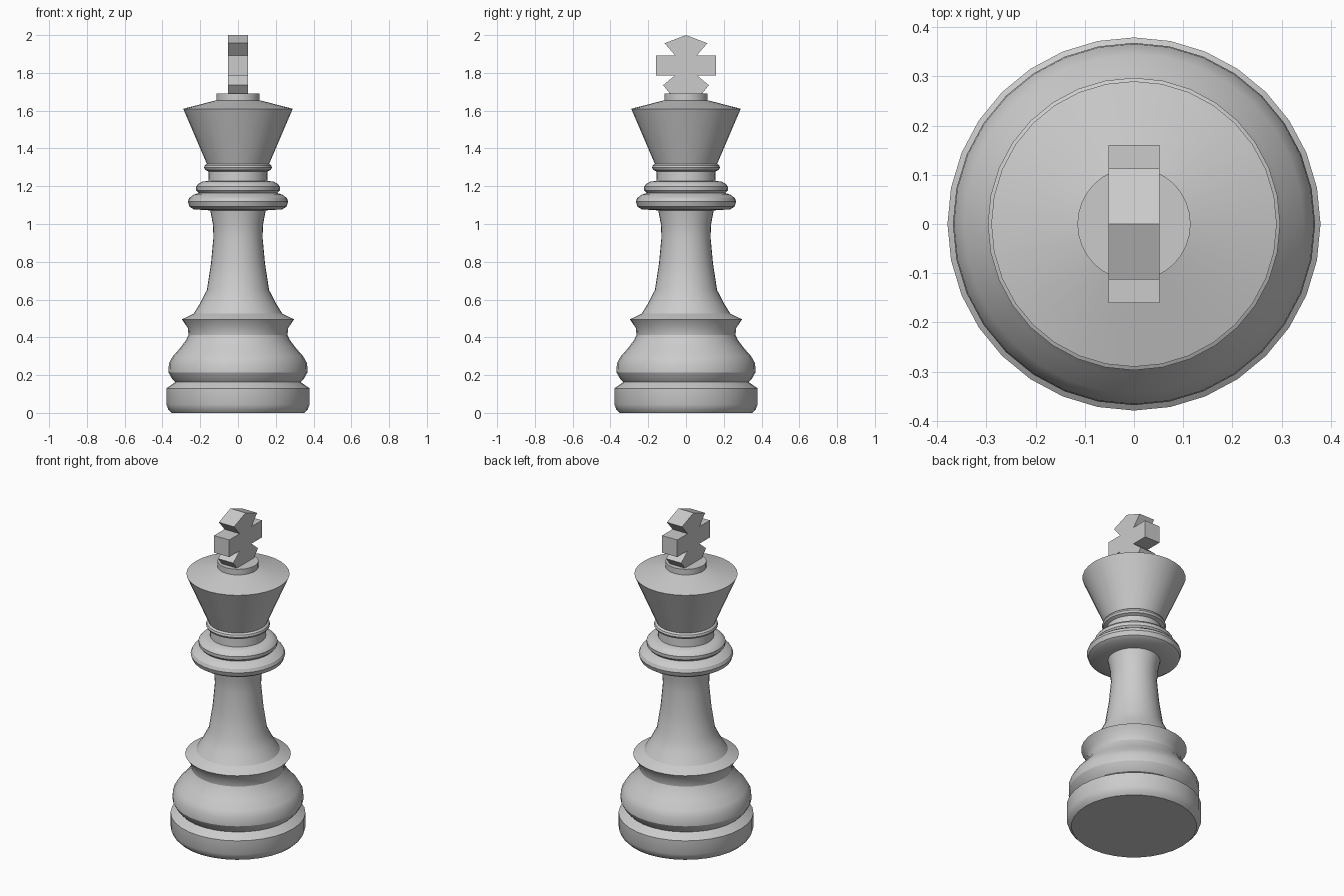
import bpy, bmesh, math

if "Cube" in bpy.data.objects:
    bpy.data.objects.remove(bpy.data.objects["Cube"])

SIDES = 32
grey = bpy.data.materials.new("light grey")
grey.diffuse_color = (0.6, 0.6, 0.6, 1)
grey.use_nodes = True
grey.node_tree.nodes["Principled BSDF"].inputs["Base Color"].default_value = grey.diffuse_color


def finish(name, bm):
    bmesh.ops.recalc_face_normals(bm, faces=bm.faces)
    mesh = bpy.data.meshes.new(name)
    bm.to_mesh(mesh)
    bm.free()
    mesh.materials.append(grey)
    obj = bpy.data.objects.new(name, mesh)
    bpy.context.collection.objects.link(obj)
    return obj


def lathe(name, profile):
    """Revolve (radius, height) points around z and cap both ends."""
    bm = bmesh.new()
    rings = [[bm.verts.new((r * math.cos(2 * math.pi * i / SIDES),
                            r * math.sin(2 * math.pi * i / SIDES), z))
              for i in range(SIDES)] for r, z in profile]
    for a, b in zip(rings, rings[1:]):
        for i in range(SIDES):
            j = (i + 1) % SIDES
            bm.faces.new((a[i], a[j], b[j], b[i]))
    bm.faces.new(rings[0][::-1])
    bm.faces.new(rings[-1])
    obj = finish(name, bm)
    bpy.ops.object.select_all(action='DESELECT')
    bpy.context.view_layer.objects.active = obj
    obj.select_set(True)
    bpy.ops.object.shade_smooth_by_angle(angle=math.radians(30))
    return obj


# Turned body: foot, bulge, stem, collar, head, knob
foot = [(0.352, 0), (0.369, 0.018), (0.379, 0.045), (0.379, 0.13), (0.332, 0.163)]
bulge = [(0.352, 0.185), (0.368, 0.215), (0.366, 0.262), (0.345, 0.3),
         (0.305, 0.345), (0.275, 0.385), (0.262, 0.412), (0.266, 0.45),
         (0.297, 0.495), (0.235, 0.525)]
stem = [(0.198, 0.585), (0.165, 0.65), (0.143, 0.79), (0.13, 0.93),
        (0.133, 1.0), (0.147, 1.072)]
collar = [(0.235, 1.078), (0.257, 1.092), (0.266, 1.118), (0.258, 1.138),
          (0.235, 1.155), (0.208, 1.164), (0.221, 1.178), (0.222, 1.198),
          (0.21, 1.212), (0.19, 1.224), (0.157, 1.228), (0.155, 1.278),
          (0.174, 1.286), (0.18, 1.298), (0.176, 1.31), (0.165, 1.318)]
head = [(0.29, 1.61), (0.115, 1.655), (0.115, 1.69)]
lathe("turned_body", foot + bulge + stem + collar + head)

# Cross finial: mirrored half outline extruded along x
half = [(0.113, 1.957), (0.058, 1.893), (0.16, 1.893), (0.16, 1.787),
        (0.058, 1.787), (0.121, 1.735), (0.085, 1.69)]
outline = [(0, 2.0)] + half + [(-y, z) for y, z in reversed(half)]
bm = bmesh.new()
face = bm.faces.new([bm.verts.new((-0.052, y, z)) for y, z in outline])
ext = bmesh.ops.extrude_face_region(bm, geom=[face], use_keep_orig=True)
bmesh.ops.translate(bm, vec=(0.104, 0, 0),
                    verts=[g for g in ext["geom"] if isinstance(g, bmesh.types.BMVert)])
finish("cross_finial", bm)
